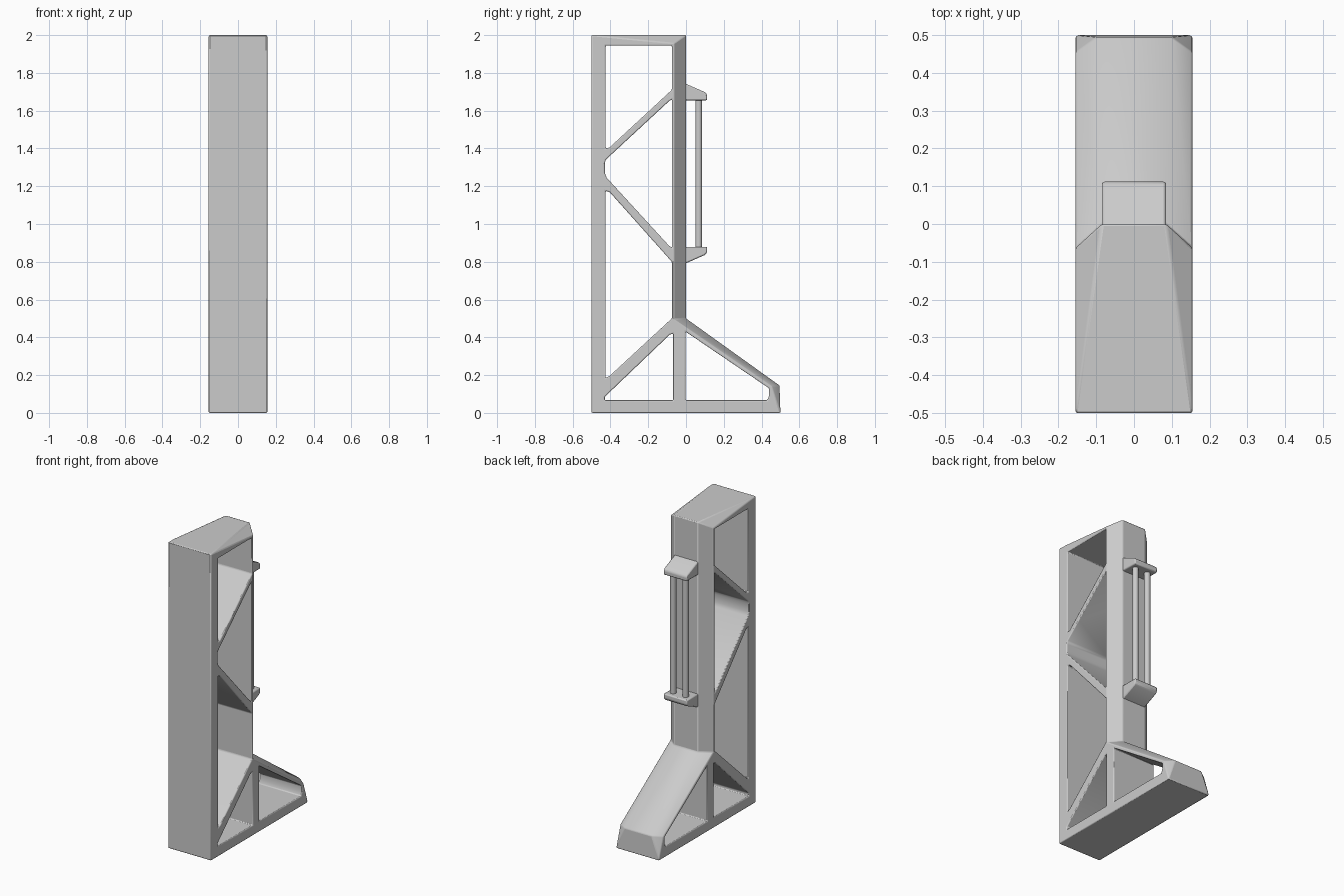
import bpy, bmesh, math

if "Cube" in bpy.data.objects:
    bpy.data.objects.remove(bpy.data.objects["Cube"])

W = 0.155  # half width of the frame


def finish(name, bm):
    bmesh.ops.remove_doubles(bm, verts=bm.verts, dist=1e-5)
    bmesh.ops.recalc_face_normals(bm, faces=bm.faces)
    me = bpy.data.meshes.new(name)
    bm.to_mesh(me)
    bm.free()
    ob = bpy.data.objects.new(name, me)
    bpy.context.collection.objects.link(ob)
    return ob


def loft(bm, rings):
    """Skin a list of equal-length 3D rings and cap both ends."""
    vs = [[bm.verts.new(p) for p in r] for r in rings]
    n = len(vs[0])
    for a, b in zip(vs, vs[1:]):
        for i in range(n):
            j = (i + 1) % n
            bm.faces.new((a[i], a[j], b[j], b[i]))
    bm.faces.new(vs[0])
    bm.faces.new(vs[-1])


def prism(bm, prof, hw):
    loft(bm, [[(s * hw, y, z) for y, z in prof] for s in (-1, 1)])


def select(ob):
    bpy.ops.object.select_all(action='DESELECT')
    ob.select_set(True)
    bpy.context.view_layer.objects.active = ob


def soften(ob, width, segments=2):
    m = ob.modifiers.new("soft_edges", 'BEVEL')
    m.width, m.segments, m.limit_method = width, segments, 'ANGLE'
    m.angle_limit = math.radians(30)
    select(ob)
    bpy.ops.object.shade_smooth_by_angle(angle=math.radians(35))


# Frame: outer silhouette (y, z, half width) and the side outline inside its chamfer
outer = [(-.5, 0, W), (.5, 0, W), (.495, .145, .1), (0, .5, .085), (0, 2, .085), (-.5, 2, W)]
side = [(-.5, 0), (.5, 0), (.455, .14), (-.064, .495), (-.064, 1.957), (-.5, 2)]
bm = bmesh.new()
loft(bm, [[(-W, y, z) for y, z in side], [(-w, y, z) for y, z, w in outer],
          [(w, y, z) for y, z, w in outer], [(W, y, z) for y, z in side]])
frame = finish("frame", bm)

# Openings between the struts
openings = [
    [(-.425, 1.945), (-.075, 1.945), (-.075, 1.71), (-.405, 1.405), (-.425, 1.4)],
    [(-.075, 1.66), (-.09, 1.65), (-.425, 1.34), (-.43, 1.32), (-.43, 1.27), (-.42, 1.245),
     (-.09, .885), (-.075, .875)],
    [(-.425, 1.175), (-.405, 1.17), (-.075, .8), (-.075, .5), (-.405, .195), (-.425, .185)],
    [(-.43, .085), (-.085, .415), (-.068, .42), (-.068, .067), (-.43, .067)],
    [(-.002, .067), (-.002, .43), (.44, .13), (.44, .09), (.43, .067)],
]
bm = bmesh.new()
for o in openings:
    prism(bm, o, .4)
cutter = finish("opening_cutter", bm)
cutter.hide_render = True
m = frame.modifiers.new("openings", 'BOOLEAN')
m.object, m.operation, m.solver = cutter, 'DIFFERENCE', 'EXACT'
select(frame)
bpy.ops.object.modifier_apply(modifier=m.name)
bpy.data.objects.remove(cutter)
soften(frame, .006)

# Handle brackets, mirrored about the handle's mid height
top = [(-.03, 1.655), (.112, 1.655), (.112, 1.685), (.1, 1.698), (0, 1.742), (-.03, 1.755)]
mid = 1.267
for name, prof in (("upper_bracket", top),
                   ("lower_bracket", [(y, 2 * mid - z) for y, z in top])):
    bm = bmesh.new()
    prism(bm, prof, .085)
    soften(finish(name, bm), .007)

# Twin handle rods
for name, x in (("left_rod", -.045), ("right_rod", .045)):
    bpy.ops.mesh.primitive_cylinder_add(vertices=20, radius=.018, depth=.8,
                                        location=(x, .067, mid))
    bpy.context.object.name = name
    bpy.ops.object.shade_smooth_by_angle(angle=math.radians(35))
